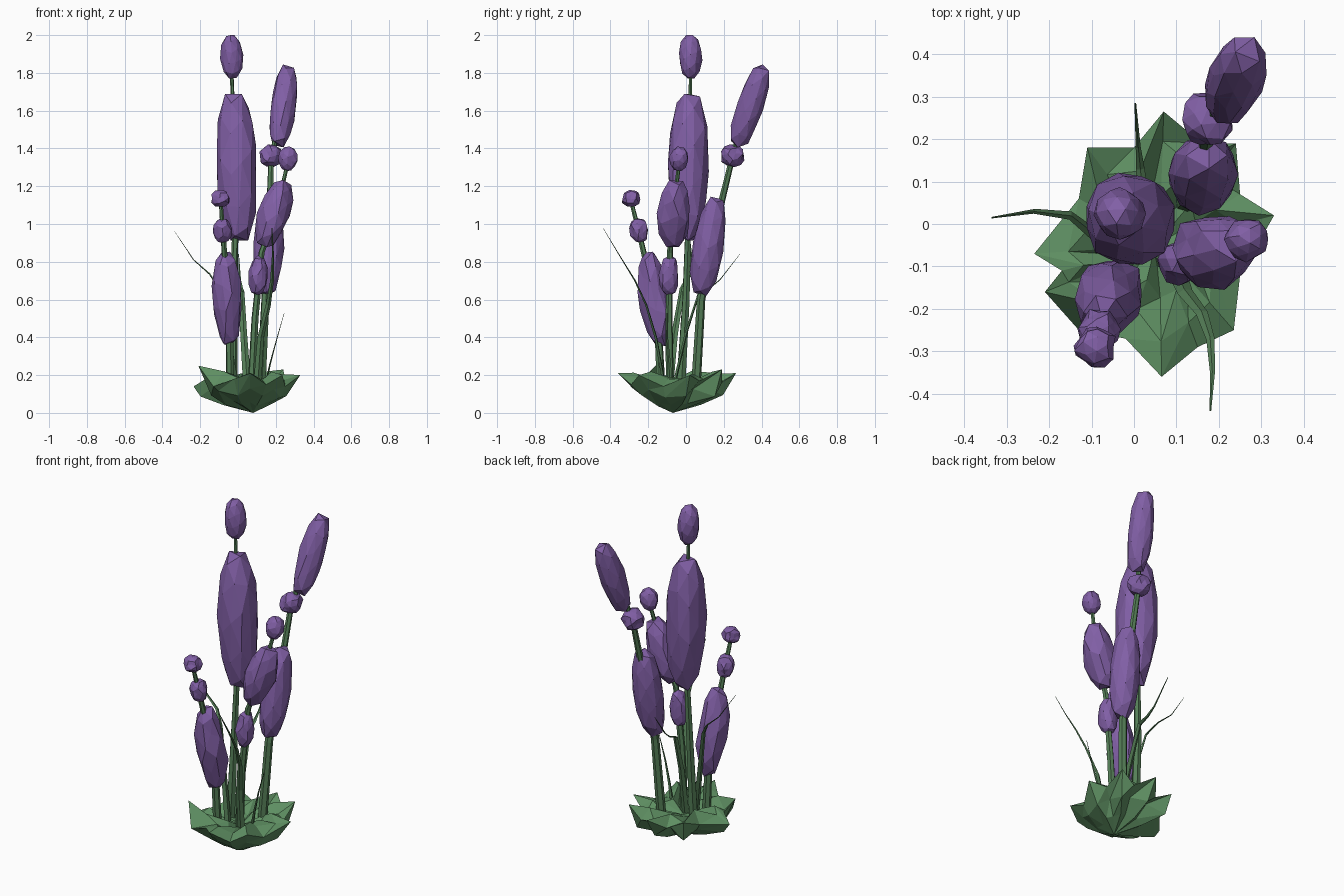
import bpy, bmesh, math, random
from mathutils import Vector, Euler

if "Cube" in bpy.data.objects:
    bpy.data.objects.remove(bpy.data.objects["Cube"])

random.seed(7)


def material(name, color):
    m = bpy.data.materials.new(name)
    m.diffuse_color = (*color, 1)
    m.use_nodes = True
    m.node_tree.nodes["Principled BSDF"].inputs["Base Color"].default_value = m.diffuse_color
    return m


PURPLE = material("purple_petal", (0.22, 0.115, 0.38))
GREEN = material("green_leaf", (0.115, 0.28, 0.125))
STEM = material("green_stem", (0.09, 0.21, 0.095))


def finish(name, bm, mat):
    bmesh.ops.recalc_face_normals(bm, faces=bm.faces[:])
    mesh = bpy.data.meshes.new(name)
    bm.to_mesh(mesh)
    bm.free()
    mesh.materials.append(mat)
    obj = bpy.data.objects.new(name, mesh)
    bpy.context.collection.objects.link(obj)
    return obj


def bud(name, p0, p1, radius, jitter=0.12, full=0.75):
    """Faceted, crumpled lump stretched from p0 to p1."""
    p0, p1 = Vector(p0), Vector(p1)
    bm = bmesh.new()
    bmesh.ops.create_icosphere(bm, subdivisions=2, radius=1)
    turn = Euler([random.uniform(0, 6.28) for _ in range(3)]).to_matrix()
    for v in bm.verts:
        c = turn @ v.co
        r = max(math.hypot(c.x, c.y), 0.15)
        k = r ** (full - 1) * random.uniform(1 - jitter, 1 + jitter)
        v.co = (c.x * k, c.y * k, c.z * random.uniform(1 - jitter / 2, 1))
    # fit the crumpled shape to the wanted size
    lo = [min(v.co[i] for v in bm.verts) for i in range(3)]
    hi = [max(v.co[i] for v in bm.verts) for i in range(3)]
    half = (radius, radius, (p1 - p0).length / 2)
    rot = (p1 - p0).to_track_quat('Z', 'Y')
    for v in bm.verts:
        c = Vector([((v.co[i] - lo[i]) / (hi[i] - lo[i]) * 2 - 1) * half[i] for i in range(3)])
        v.co = rot @ c + (p0 + p1) / 2
    return finish(name, bm, PURPLE)


def tube(name, path, r0, r1, sides, flat=1.0, mat=STEM):
    """Tapered tube along a path; flat < 1 makes a blade."""
    pts = [Vector(p) for p in path]
    out = pts[-1] - pts[0]
    side = Vector((out.y, -out.x, 0)).normalized()
    bm = bmesh.new()
    rings = []
    for i, p in enumerate(pts):
        t = (pts[min(i + 1, len(pts) - 1)] - pts[max(i - 1, 0)]).normalized()
        n = side.cross(t).normalized()
        r = r0 + (r1 - r0) * i / (len(pts) - 1)
        ang = [2 * math.pi * k / sides for k in range(sides)]
        rings.append([bm.verts.new(p + side * r * math.cos(a) + n * r * flat * math.sin(a)) for a in ang])
    for a, b in zip(rings, rings[1:]):
        for k in range(sides):
            j = (k + 1) % sides
            bm.faces.new((a[k], a[j], b[j], b[k]))
    bm.faces.new(rings[0])
    bm.faces.new(rings[-1])
    return finish(name, bm, mat)


# Tall centre flower
tube("centre_stem", [(-0.03, -0.03, 0.1), (-0.025, 0.0, 0.6), (-0.01, 0.015, 1.1), (-0.035, 0.025, 1.85)], 0.027, 0.009, 6)
bud("centre_spike", (0.005, 0.005, 0.91), (-0.025, 0.015, 1.69), 0.106, 0.07)
bud("centre_tip_bud", (-0.03, 0.025, 1.77), (-0.037, 0.025, 2.0), 0.062, 0.06, 0.85)

# Back right flower
tube("back_stem", [(0.12, 0.05, 0.1), (0.145, 0.08, 0.6), (0.165, 0.16, 1.0), (0.175, 0.24, 1.33), (0.215, 0.30, 1.55)], 0.026, 0.012, 6)
bud("back_spike", (0.15, 0.075, 0.62), (0.175, 0.16, 1.14), 0.08, 0.06)
bud("back_middle_bud", (0.172, 0.235, 1.305), (0.178, 0.26, 1.42), 0.062, 0.18)
bud("back_tip_bud", (0.215, 0.27, 1.41), (0.265, 0.41, 1.84), 0.068, 0.06, 0.6)

# Front right flower
tube("right_stem", [(0.07, -0.085, 0.1), (0.09, -0.09, 0.5), (0.125, -0.085, 0.85), (0.2, -0.07, 1.05), (0.265, -0.035, 1.33)], 0.022, 0.01, 6)
bud("right_low_bud", (0.10, -0.095, 0.62), (0.118, -0.09, 0.835), 0.05, 0.15)
bud("right_spike", (0.135, -0.08, 0.88), (0.245, -0.06, 1.23), 0.088, 0.12)
bud("right_tip_bud", (0.262, -0.04, 1.28), (0.27, -0.032, 1.41), 0.051, 0.1, 0.9)

# Front left flower
tube("left_stem", [(-0.04, -0.13, 0.1), (-0.045, -0.145, 0.4), (-0.065, -0.2, 0.75), (-0.08, -0.25, 0.96), (-0.093, -0.295, 1.14)], 0.024, 0.01, 6)
bud("left_spike", (-0.045, -0.135, 0.35), (-0.07, -0.205, 0.85), 0.079, 0.12)
bud("left_middle_bud", (-0.077, -0.24, 0.90), (-0.083, -0.255, 1.03), 0.049, 0.13)
bud("left_tip_bud", (-0.092, -0.285, 1.09), (-0.095, -0.3, 1.18), 0.049, 0.18)

# Thin grass blades
blades = {
    "left_blade": [(0.0, -0.09, 0.12), (-0.05, -0.06, 0.42), (-0.1, -0.02, 0.66), (-0.15, 0.02, 0.735), (-0.235, 0.03, 0.81), (-0.335, 0.015, 0.96)],
    "back_blade": [(0.05, -0.07, 0.12), (0.03, 0.0, 0.42), (0.02, 0.07, 0.64), (0.015, 0.13, 0.665), (0.01, 0.18, 0.705), (0.003, 0.285, 0.84)],
    "front_blade": [(0.1, -0.11, 0.12), (0.12, -0.16, 0.4), (0.16, -0.21, 0.57), (0.18, -0.27, 0.7), (0.185, -0.35, 0.83), (0.18, -0.44, 0.98)],
    "right_blade": [(0.14, -0.08, 0.12), (0.17, -0.09, 0.26), (0.205, -0.1, 0.39), (0.245, -0.1, 0.53)],
}
for name, path in blades.items():
    tube(name, path, 0.022 if len(path) > 4 else 0.014, 0.002, 4, 0.4)

# Jagged leaf rosette: an uneven rim with rings below and inside it
rim = [(0.33, 0.02, 0.2), (0.25, 0.07, 0.17), (0.24, 0.19, 0.23), (0.16, 0.19, 0.16),
       (0.07, 0.265, 0.21), (0.0, 0.18, 0.15), (-0.11, 0.18, 0.21), (-0.13, 0.06, 0.16),
       (-0.235, -0.07, 0.14), (-0.17, -0.11, 0.18), (-0.21, -0.16, 0.25), (-0.13, -0.25, 0.14),
       (-0.02, -0.27, 0.18), (0.065, -0.36, 0.21), (0.15, -0.29, 0.15), (0.235, -0.25, 0.2),
       (0.25, -0.12, 0.14)]
centre = Vector((0.06, -0.05, 0))
count = len(rim)
bm = bmesh.new()


def ring(scale, z, wobble, lift):
    verts = []
    for i, p in enumerate(rim):
        s = scale * random.uniform(1 - wobble, 1 + wobble)
        x, y = centre.x + (p[0] - centre.x) * s, centre.y + (p[1] - centre.y) * s
        verts.append(bm.verts.new((x, y, z + lift * (1 if i % 2 else -1) + random.uniform(-0.008, 0.008))))
    return verts


layers = [ring(0.45, 0.05, 0.1, 0.008), ring(0.8, 0.105, 0.1, 0.018),
          [bm.verts.new(p) for p in rim],
          ring(0.72, 0.195, 0.1, 0.02), ring(0.4, 0.165, 0.12, -0.015)]
for a, b in zip(layers, layers[1:]):
    for i in range(count):
        j = (i + 1) % count
        bm.faces.new((a[i], a[j], b[j]))
        bm.faces.new((a[i], b[j], b[i]))
for loop, tip in ((layers[0], (0.08, -0.07, 0.0)), (layers[-1], (0.05, -0.05, 0.13))):
    v = bm.verts.new(tip)
    for i in range(count):
        bm.faces.new((loop[i], loop[(i + 1) % count], v))
finish("leaf_rosette", bm, GREEN)
